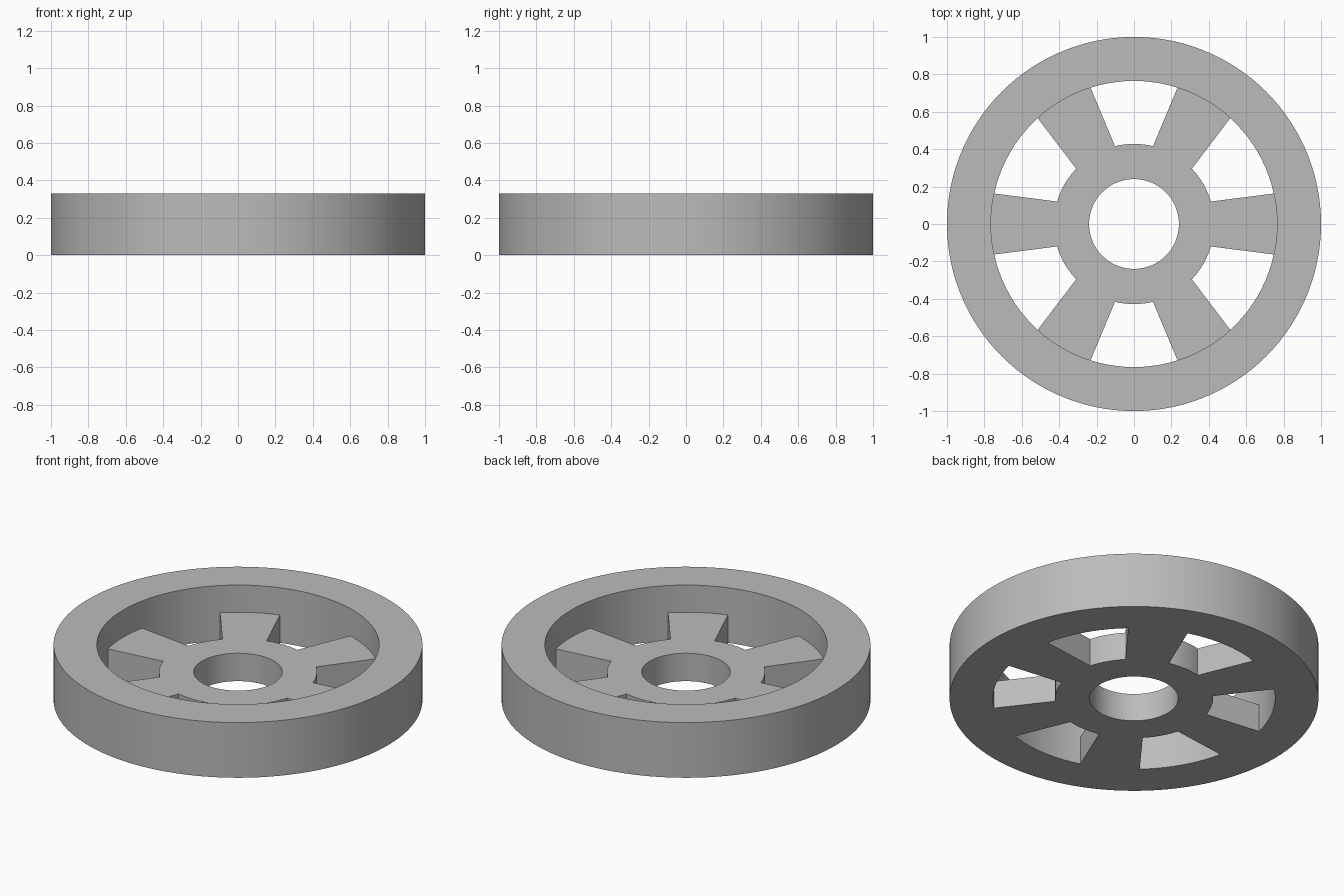
import bpy, bmesh
from math import cos, sin, radians

cube = bpy.data.objects.get("Cube")
if cube:
    bpy.data.objects.remove(cube)

# Wheel proportions
RADII = [0.24, 0.428, 0.765, 1.0]          # bore, hub, rim inside, rim outside
SPOKE_HALF = [15, 16.3, 12.3, 15]          # half angle of a spoke at each radius
SPOKES, STEPS = 6, 10                      # columns per spoke and per window
WEB, RIM = 0.167, 0.33                     # heights of the web and the rim
LEVELS = [0, WEB, RIM]
COLUMNS = SPOKES * STEPS * 2


def point(ring, column, z):
    """Polar grid point; columns alternate between spokes and windows."""
    sector, k = divmod(column % COLUMNS, STEPS * 2)
    half = SPOKE_HALF[ring]
    if k <= STEPS:
        angle = -half + 2 * half * k / STEPS
    else:
        angle = half + (60 - 2 * half) * (k - STEPS) / STEPS
    a = radians(angle + 60 * sector)
    return (RADII[ring] * cos(a), RADII[ring] * sin(a), z)


def level(band, column):
    """Index of the top level of one cell; zero means open."""
    if band < 0 or band > 2:
        return 0
    if band == 2:
        return 2
    is_spoke = column % (STEPS * 2) < STEPS
    return 1 if band == 0 or is_spoke else 0


bm = bmesh.new()


def quad(*corners):
    bm.faces.new([bm.verts.new(point(*c)) for c in corners])


def wall(p, q, a, b):
    """Upright faces between two cells of different height."""
    for i in range(min(a, b), max(a, b)):
        low, high = LEVELS[i], LEVELS[i + 1]
        quad((*p, low), (*q, low), (*q, high), (*p, high))


for j in range(COLUMNS):
    # Top and bottom faces, and the spoke sides
    for band in range(3):
        top = level(band, j)
        if top:
            for z in (0, LEVELS[top]):
                quad((band, j, z), (band + 1, j, z),
                     (band + 1, j + 1, z), (band, j + 1, z))
        wall((band, j), (band + 1, j), level(band, j - 1), top)
    # Round walls of the bore, hub and rim
    for ring in range(4):
        wall((ring, j), (ring, j + 1), level(ring - 1, j), level(ring, j))

bmesh.ops.remove_doubles(bm, verts=bm.verts, dist=0.0001)
bmesh.ops.recalc_face_normals(bm, faces=bm.faces)
mesh = bpy.data.meshes.new("spoked_wheel")
bm.to_mesh(mesh)
bm.free()

wheel = bpy.data.objects.new("spoked_wheel", mesh)
bpy.context.collection.objects.link(wheel)

# Plain grey material
grey = bpy.data.materials.new("plain_grey")
grey.use_nodes = True
colour = (0.5, 0.5, 0.5, 1)
grey.diffuse_color = colour
grey.node_tree.nodes["Principled BSDF"].inputs["Base Color"].default_value = colour
mesh.materials.append(grey)

# Smooth round walls with sharp edges
bpy.ops.object.select_all(action="DESELECT")
wheel.select_set(True)
bpy.context.view_layer.objects.active = wheel
bpy.ops.object.shade_smooth_by_angle(angle=radians(30))
